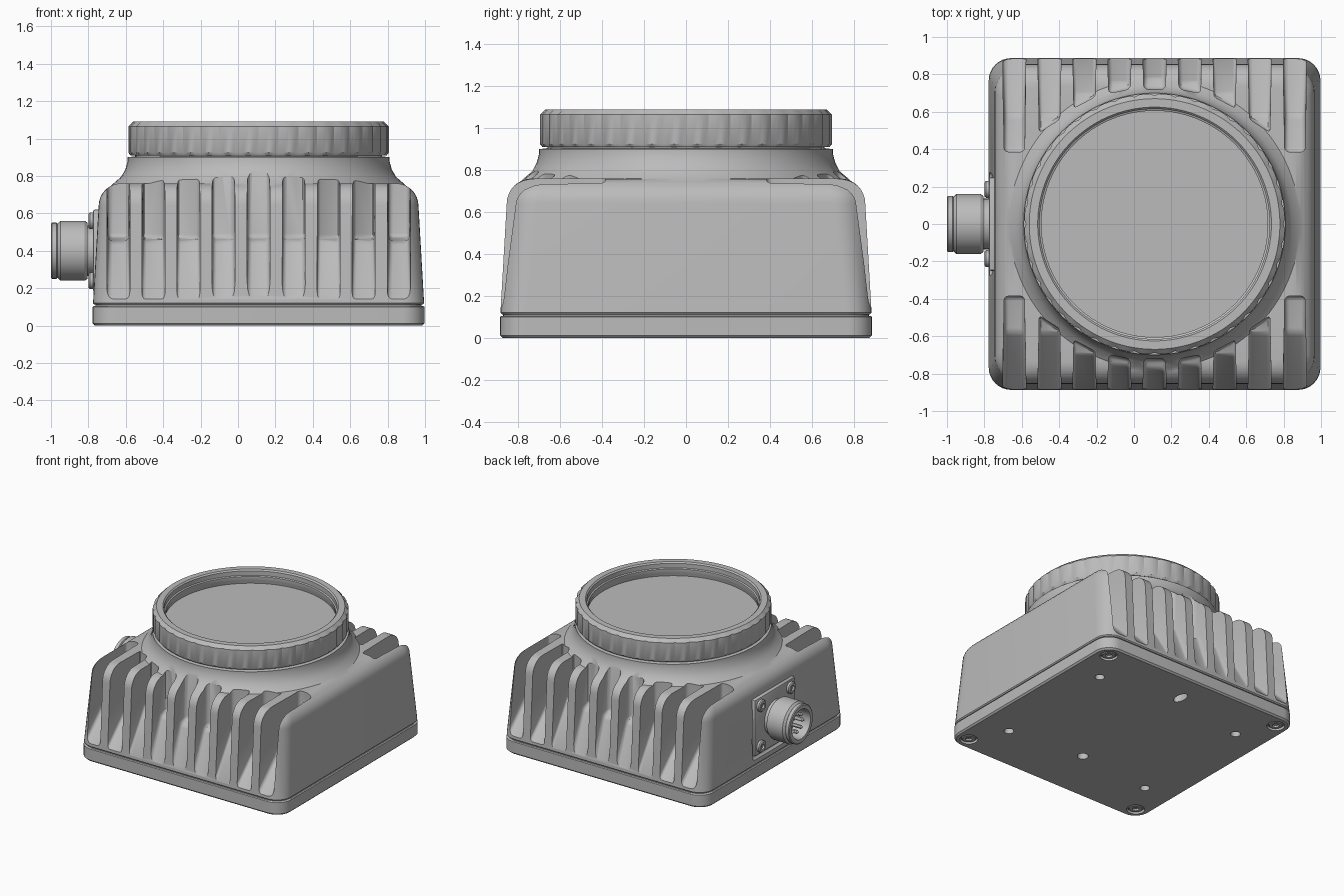
import bpy, bmesh, math
from mathutils import Matrix, Vector

cube = bpy.data.objects.get("Cube")
if cube:
    bpy.data.objects.remove(cube, do_unlink=True)

CX = 0.11  # housing centre in x
grey = bpy.data.materials.new("housing grey")
grey.use_nodes = True
grey.diffuse_color = (0.5, 0.5, 0.5, 1)
grey.node_tree.nodes["Principled BSDF"].inputs["Base Color"].default_value = (0.5, 0.5, 0.5, 1)


def finish(name, bm, loc=(0, 0, 0), rot=None):
    bmesh.ops.recalc_face_normals(bm, faces=bm.faces)
    if rot:
        bmesh.ops.transform(bm, matrix=rot, verts=bm.verts)
    bmesh.ops.translate(bm, vec=Vector(loc), verts=bm.verts)
    mesh = bpy.data.meshes.new(name)
    bm.to_mesh(mesh)
    bm.free()
    mesh.materials.append(grey)
    ob = bpy.data.objects.new(name, mesh)
    bpy.context.collection.objects.link(ob)
    return ob


def skin(bm, loops, closed=False):
    rings = [[bm.verts.new(p) for p in loop] for loop in loops]
    pairs = list(zip(rings, rings[1:]))
    if closed:
        pairs.append((rings[-1], rings[0]))
    else:
        bm.faces.new(rings[0])
        bm.faces.new(rings[-1])
    for a, b in pairs:
        for i in range(len(a)):
            j = (i + 1) % len(a)
            bm.faces.new((a[i], a[j], b[j], b[i]))


def rounded_rect(half, r, z, n=8):
    pts = []
    for k, (sx, sy) in enumerate([(1, 1), (-1, 1), (-1, -1), (1, -1)]):
        for i in range(n + 1):
            a = math.pi / 2 * (k + i / n)
            pts.append((sx * (half - r) + r * math.cos(a), sy * (half - r) + r * math.sin(a), z))
    return pts


def loft(name, sections):
    bm = bmesh.new()
    skin(bm, [rounded_rect(*s) for s in sections])
    return finish(name, bm, (CX, 0, 0))


def lathe(name, profile, loc=(0, 0, 0), rot=None, seg=96, closed=False, flute=()):
    """Revolve (radius, z) points; flute lists profile points that get shallow grooves."""
    bm = bmesh.new()
    loops = []
    for k, (r, z) in enumerate(profile):
        loop = []
        for i in range(seg):
            a = 2 * math.pi * i / seg
            rr = r - 0.009 if k in flute and i % 4 == 0 else r
            loop.append((rr * math.cos(a), rr * math.sin(a), z))
        loops.append(loop)
    skin(bm, loops, closed)
    return finish(name, bm, loc, rot)


def box(name, size, loc):
    bm = bmesh.new()
    bmesh.ops.create_cube(bm, size=1, matrix=Matrix.Diagonal((*size, 1)))
    return finish(name, bm, loc)


def apply(ob, mod):
    bpy.context.view_layer.objects.active = ob
    bpy.ops.object.modifier_apply(modifier=mod.name)


def bevel(ob, width, segments=3):
    m = ob.modifiers.new("Bevel", 'BEVEL')
    m.width, m.segments, m.angle_limit = width, segments, math.radians(20)
    apply(ob, m)


def boolean(ob, other, op='DIFFERENCE'):
    m = ob.modifiers.new("Bool", 'BOOLEAN')
    m.operation, m.object, m.solver = op, other, 'EXACT'
    apply(ob, m)
    bpy.data.objects.remove(other, do_unlink=True)


# Base plate with the thin seam above it
base = loft("base_plate", [(0.875, 0.11, 0), (0.887, 0.12, 0.012), (0.887, 0.12, 0.1), (0.88, 0.115, 0.105)])
loft("seam", [(0.872, 0.11, 0.09), (0.872, 0.11, 0.13)])

# Tapered housing with a rounded shoulder
shoulder = []
for i in range(9):
    a = math.pi / 2 * i / 8
    shoulder.append((0.735 + 0.12 * math.cos(a), 0.13 + 0.02 * math.cos(a), 0.64 + 0.12 * math.sin(a)))
housing = loft("housing", [(0.878, 0.115, 0.112), (0.885, 0.12, 0.12)] + shoulder)

# Flared neck
neck = lathe("neck", [(0.85, 0.6), (0.80, 0.738), (0.77, 0.765), (0.735, 0.795), (0.712, 0.835),
                      (0.70, 0.88), (0.70, 0.9), (0.66, 0.905), (0.66, 0.93)], (CX, 0, 0))
bm = bmesh.new()
bm.from_mesh(neck.data)
for v in bm.verts:
    if v.co.z < 0.65:
        v.co.x = CX + (v.co.x - CX) * 0.88
        v.co.y *= 0.88
bm.to_mesh(neck.data)
bm.free()
boolean(housing, neck, 'UNION')

# Cooling slots: x offset, inner end, ramp top, slant of the inner end
slots = [(0, 0.72, 0.78, 0), (0.188, 0.71, 0.76, 0.012), (0.375, 0.65, 0.70, 0.03),
         (0.562, 0.525, 0.585, 0.035), (0.75, 0.385, 0.58, 0)]
for off, end, ramp, slant in slots:
    for sx in ((1, -1) if off else (1,)):
        for sy in (1, -1):
            bm = bmesh.new()
            loops = []
            for side in (-1, 1):
                e = end - side * slant
                prof = [(1.0, 0.02), (0.885, 0.14), (ramp, 0.45), (e, 0.47), (e, 1.0), (1.0, 1.0)]
                loops.append([(sx * (off + side * (0.055 + 0.02 * max(0, y - 0.55))), sy * y, z)
                              for y, z in prof])
            skin(bm, loops)
            cutter = finish("slot_cutter", bm, (CX, 0, 0))
            bevel(cutter, 0.025)
            # keep the slot clear of the neck collar
            boolean(cutter, lathe("collar_cutter", [(0.705, 0.84), (0.705, 1.1)], (CX, 0, 0)))
            boolean(housing, cutter)

# Connector recess, plate and screws on the side
recess = box("recess_cutter", (0.1, 0.56, 0.5), (-0.805, 0, 0.4))
bevel(recess, 0.03)
boolean(housing, recess)
plate = box("connector_plate", (0.04, 0.5, 0.44), (-0.755, 0, 0.4))
bevel(plate, 0.01, 2)
to_side = Matrix.Rotation(-math.pi / 2, 4, 'Y')
for sy in (1, -1):
    for sz in (1, -1):
        lathe("connector_screw", [(0.045, 0), (0.045, 0.02), (0.037, 0.027), (0.02, 0.027), (0.02, 0.012)],
              (-0.772, sy * 0.185, 0.4 + sz * 0.16), to_side, 24)

# Round connector: hollow sleeve with pins
lathe("connector_sleeve", [(0.135, 0), (0.135, 0.045), (0.15, 0.045), (0.16, 0.06), (0.16, 0.19),
                           (0.145, 0.205), (0.15, 0.21), (0.15, 0.235), (0.143, 0.24), (0.115, 0.24),
                           (0.11, 0.23), (0.11, 0.08)],
      (-0.76, 0, 0.4), to_side, 64)
for i in range(8):
    a = 2 * math.pi * i / 8
    r = 0.07
    lathe("connector_pin", [(0.014, 0), (0.014, 0.125), (0.006, 0.135)],
          (-0.84, r * math.cos(a), 0.4 + r * math.sin(a)), to_side, 12)

# Fluted lens ring and recessed window
lathe("lens_ring", [(0.61, 0.91), (0.685, 0.91), (0.697, 0.925), (0.697, 1.065), (0.67, 1.09), (0.625, 1.09),
                    (0.615, 1.08), (0.615, 1.045), (0.605, 1.04), (0.605, 1.01), (0.61, 1.0)],
      (CX, 0, 0), seg=160, closed=True, flute=(2, 3))
lathe("lens_window", [(0.612, 0.9), (0.612, 0.985)], (CX, 0, 0))

# Mounting holes, locating slot and corner screws underneath
holes = [(sx * 0.635, sy * 0.505, 0.035, 1) for sx in (1, -1) for sy in (1, -1)]
holes += [(0, -0.44, 0.04, 1), (0, 0.65, 0.035, 1.9)]
corners = [(sx * 0.78, sy * 0.78) for sx in (1, -1) for sy in (1, -1)]
for x, y, r, stretch in holes + [(x, y, 0.065, 1) for x, y in corners]:
    depth = 0.02 if r > 0.06 else 0.06
    cutter = lathe("hole_cutter", [(r, -0.05), (r, depth)], (CX + x, y, 0),
                   Matrix.Diagonal((1, stretch, 1, 1)), 32)
    boolean(base, cutter)
for x, y in corners:
    lathe("base_screw", [(0.052, 0.03), (0.052, 0.008), (0.045, 0.003), (0.024, 0.003), (0.024, 0.018)],
          (CX + x, y, 0), seg=24)

# Smooth shading with sharp edges kept
for ob in bpy.context.scene.objects:
    ob.select_set(ob.type == 'MESH')
bpy.context.view_layer.objects.active = housing
bpy.ops.object.shade_smooth_by_angle(angle=math.radians(30))
